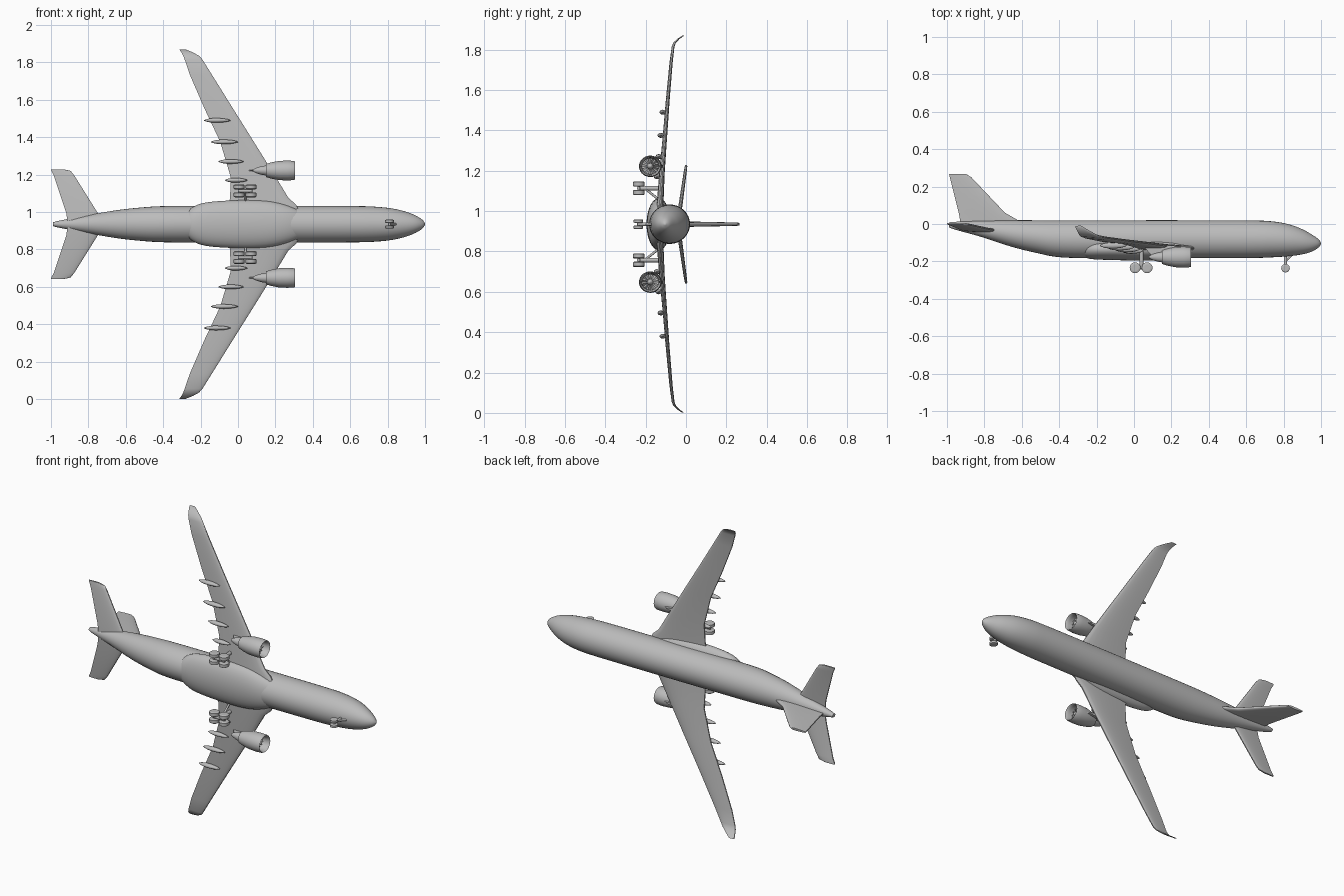
import bpy, bmesh, math
from mathutils import Vector

if "Cube" in bpy.data.objects:
    bpy.data.objects.remove(bpy.data.objects["Cube"])

MID = 0.935                      # z of the symmetry plane; nose is +x, top is +y
grey = bpy.data.materials.new("light grey")
grey.diffuse_color = (0.5, 0.5, 0.5, 1)
grey.use_nodes = True
grey.node_tree.nodes["Principled BSDF"].inputs["Base Color"].default_value = grey.diffuse_color


def finish(name, bm, angle=40):
    bmesh.ops.recalc_face_normals(bm, faces=bm.faces)
    me = bpy.data.meshes.new(name)
    bm.to_mesh(me)
    bm.free()
    me.materials.append(grey)
    ob = bpy.data.objects.new(name, me)
    bpy.context.collection.objects.link(ob)
    bpy.ops.object.select_all(action='DESELECT')
    bpy.context.view_layer.objects.active = ob
    ob.select_set(True)
    bpy.ops.object.shade_smooth_by_angle(angle=math.radians(angle))
    return ob


def loft(name, rings, caps=True, angle=40):
    """Skin a list of equal-length point rings."""
    bm = bmesh.new()
    vs = [[bm.verts.new(p) for p in r] for r in rings]
    n = len(vs[0])
    for a, b in zip(vs, vs[1:]):
        for i in range(n):
            bm.faces.new((a[i], a[(i + 1) % n], b[(i + 1) % n], b[i]))
    if caps:
        bm.faces.new(vs[0])
        bm.faces.new(vs[-1])
    return finish(name, bm, angle)


def ring(x, y, z, ry, rz, n=32):
    return [(x, y + ry * math.cos(2 * math.pi * i / n), z + rz * math.sin(2 * math.pi * i / n))
            for i in range(n)]


def smooth_stations(pts, steps=4):
    """Catmull-Rom interpolation between stations."""
    out = []
    for i in range(len(pts) - 1):
        p = [Vector(pts[max(0, min(len(pts) - 1, i + k))]) for k in (-1, 0, 1, 2)]
        for s in range(steps):
            t = s / steps
            out.append(0.5 * (2 * p[1] + (p[2] - p[0]) * t
                              + (2 * p[0] - 5 * p[1] + 4 * p[2] - p[3]) * t * t
                              + (3 * p[1] - p[0] - 3 * p[2] + p[3]) * t ** 3))
    return out + [Vector(pts[-1])]


def foil(le, te, thick, n=10):
    """Closed aerofoil outline as (chord x, offset) pairs from trailing edge round to trailing edge."""
    c = le - te
    half = [(1 + math.cos(math.pi * i / n)) / 2 for i in range(n + 1)]
    h = lambda t: thick * (1.48 * math.sqrt(t) - 0.63 * t - 1.758 * t ** 2 + 1.42 * t ** 3 - 0.49 * t ** 4) + 0.003
    return [(le - c * t, h(t)) for t in half] + [(le - c * t, -h(t)) for t in half[::-1]]


def tube(name, a, b, r, n=16):
    a, b = Vector(a), Vector(b)
    q = (b - a).to_track_quat('Z', 'Y')
    circ = [q @ Vector((r * math.cos(2 * math.pi * i / n), r * math.sin(2 * math.pi * i / n), 0)) for i in range(n)]
    return loft(name, [[a + c for c in circ], [b + c for c in circ]])


def wheel(name, x, y, z, r, w):
    prof = [(-w, r * .55), (-w, r * .8), (-w * .7, r), (w * .7, r), (w, r * .8), (w, r * .55)]
    n = 20
    return loft(name, [[(x + q * math.cos(2 * math.pi * i / n), y + q * math.sin(2 * math.pi * i / n), z + d)
                        for i in range(n)] for d, q in prof])


# Fuselage: x, top, bottom, half width
body = [(-0.99, 0.008, -0.018, 0.010), (-0.95, 0.012, -0.032, 0.020), (-0.82, 0.017, -0.068, 0.045),
        (-0.66, 0.02, -0.12, 0.073), (-0.52, 0.02, -0.155, 0.089), (-0.38, 0.02, -0.179, 0.097),
        (-0.1, 0.02, -0.183, 0.098), (0.3, 0.02, -0.183, 0.098), (0.62, 0.019, -0.182, 0.097),
        (0.74, 0.014, -0.178, 0.093), (0.83, -0.002, -0.172, 0.083), (0.90, -0.028, -0.162, 0.066),
        (0.95, -0.056, -0.148, 0.046), (0.985, -0.08, -0.127, 0.024), (1.0, -0.1, -0.108, 0.004)]
loft("fuselage", [ring(x, (t + b) / 2, MID, (t - b) / 2, w) for x, t, b, w in smooth_stations(body)])

# Belly fairing where the wings join
fairing = [(-0.30, 0.02, 0.03), (-0.25, 0.048, 0.085), (-0.17, 0.056, 0.116), (0.0, 0.06, 0.128),
           (0.15, 0.06, 0.125), (0.25, 0.054, 0.105), (0.33, 0.035, 0.07), (0.38, 0.015, 0.03)]
loft("belly_fairing", [ring(x, -0.135, MID, h, w) for x, h, w in smooth_stations(fairing)])

# Fin: height, leading edge, trailing edge, half thickness
fin = [(-0.02, -0.58, -0.93, 0.020), (0.02, -0.62, -0.93, 0.020), (0.06, -0.69, -0.937, 0.019),
       (0.25, -0.87, -0.985, 0.011), (0.266, -0.895, -0.988, 0.007)]
loft("tail_fin", [[(x, y, MID + o) for x, o in foil(le, te, th)] for y, le, te, th in fin])

# Wing: span, leading edge, trailing edge, height, half thickness
wing = [(0.05, 0.34, -0.06, -0.130, 0.030), (0.105, 0.31, -0.05, -0.128, 0.028),
        (0.14, 0.27, -0.042, -0.126, 0.026), (0.255, 0.20, -0.04, -0.119, 0.021),
        (0.44, 0.085, -0.095, -0.104, 0.016), (0.62, -0.028, -0.18, -0.09, 0.013),
        (0.80, -0.14, -0.258, -0.074, 0.010), (0.88, -0.19, -0.285, -0.064, 0.008),
        (0.90, -0.208, -0.293, -0.056, 0.007), (0.918, -0.24, -0.302, -0.038, 0.006),
        (0.934, -0.28, -0.314, -0.014, 0.004)]
stab = [(0.0, -0.71, -0.91, -0.036, 0.016), (0.06, -0.75, -0.918, -0.032, 0.015),
        (0.26, -0.875, -0.985, -0.004, 0.009), (0.285, -0.895, -0.998, 0.0, 0.007),
        (0.293, -0.93, -1.0, 0.001, 0.004)]
# Flap track fairings: span, rear, front, height
tracks = [(0.235, -0.07, 0.05, -0.143), (0.335, -0.105, 0.03, -0.135),
          (0.44, -0.145, 0.0, -0.125), (0.555, -0.182, -0.04, -0.115)]

for side, s in (("upper", 1), ("lower", -1)):
    for name, table in (("wing", wing), ("tailplane", stab)):
        loft(f"{side}_{name}", [[(x, y + o, MID + s * d) for x, o in foil(le, te, th)]
                                for d, le, te, y, th in table])
    for k, (d, x0, x1, y) in enumerate(tracks):
        prof = [(0, .002), (.12, .010), (.35, .016), (.65, .015), (.88, .009), (1, .002)]
        loft(f"{side}_flap_fairing_{k + 1}",
             [ring(x0 + t * (x1 - x0), y, MID + s * d, r, r * .75, 12) for t, r in smooth_stations(prof, 2)])

    # Engine: hollow intake, tapering cowl, exhaust cone, fan hub and pylon
    ez, ey = MID + s * 0.287, -0.177
    cowl = [(0.255, .004), (0.255, .041), (0.285, .044), (0.30, .047), (0.305, .051), (0.298, .054),
            (0.265, .056), (0.22, .054), (0.18, .046), (0.15, .037), (0.15, .028), (0.125, .024),
            (0.10, .016), (0.08, .006)]
    loft(f"{side}_engine", [ring(x, ey, ez, r, r * .95, 28) for x, r in cowl])
    loft(f"{side}_fan_hub", [ring(x, ey, ez, r, r, 16)
                             for x, r in ((0.25, .017), (0.268, .014), (0.28, .008), (0.285, .001))])
    blades = bmesh.new()
    for k in range(12):
        a = 2 * math.pi * k / 12
        pts = [(x, ey + r * math.cos(a + t), ez + s * r * math.sin(a + t))
               for x, r, t in ((.257, .012, 0), (.257, .041, 0), (.266, .041, .3), (.266, .012, .3))]
        blades.faces.new([blades.verts.new(p) for p in pts])
    finish(f"{side}_fan_blades", blades)
    loft(f"{side}_pylon", [[(x, y, ez + o) for x, o in foil(le, te, .008, 6)]
                           for y, le, te in ((-0.165, 0.25, 0.09), (-0.13, 0.25, 0.06), (-0.115, 0.21, 0.05))])

    # Main landing gear with a four-wheel bogie
    gz = MID + s * 0.178
    tube(f"{side}_gear_strut", (0.04, -0.12, gz), (0.04, -0.232, gz), 0.011)
    tube(f"{side}_gear_brace", (0.04, -0.205, gz), (0.04, -0.13, gz - s * 0.06), 0.006)
    tube(f"{side}_gear_beam", (0.0, -0.234, gz), (0.075, -0.234, gz), 0.009)
    for x in (0.006, 0.07):
        tube(f"{side}_gear_axle", (x, -0.234, gz - 0.03), (x, -0.234, gz + 0.03), 0.007)
        for o in (-0.021, 0.021):
            wheel(f"{side}_main_wheel", x, -0.234, gz + o, 0.029, 0.013)

# Nose landing gear
tube("nose_gear_strut", (0.81, -0.15, MID), (0.81, -0.235, MID), 0.009)
tube("nose_gear_brace", (0.81, -0.20, MID), (0.85, -0.16, MID), 0.006)
tube("nose_gear_axle", (0.81, -0.236, MID - 0.02), (0.81, -0.236, MID + 0.02), 0.006)
for o in (-0.015, 0.015):
    wheel("nose_wheel", 0.81, -0.236, MID + o, 0.023, 0.009)
